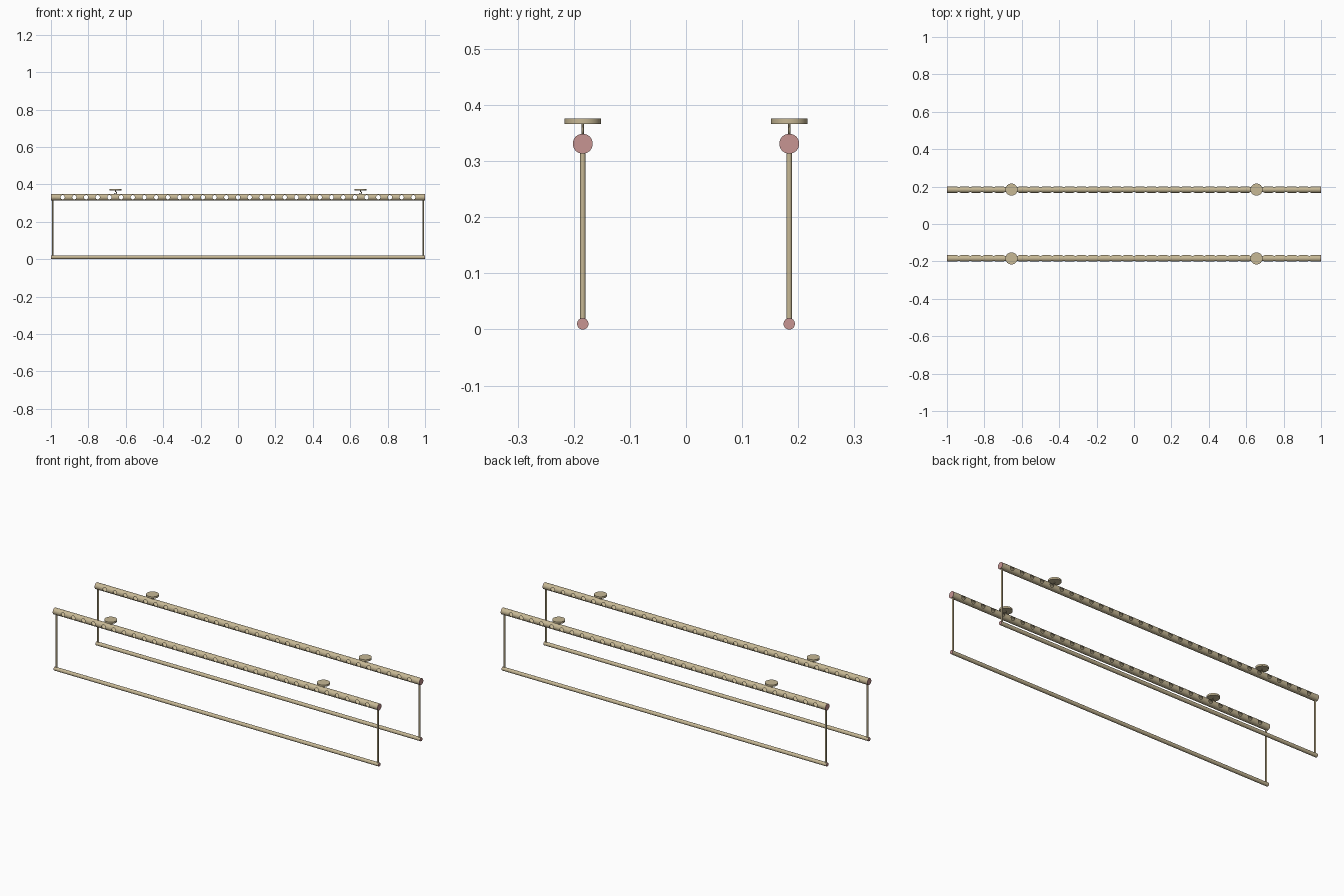
import bpy, bmesh, math
from mathutils import Matrix, Vector

if "Cube" in bpy.data.objects:
    bpy.data.objects.remove(bpy.data.objects["Cube"], do_unlink=True)


def material(name, color):
    m = bpy.data.materials.new(name)
    m.use_nodes = True
    m.diffuse_color = color
    m.node_tree.nodes["Principled BSDF"].inputs["Base Color"].default_value = color
    return m


TAN = material("tan metal", (0.57, 0.48, 0.30, 1))
PINK = material("pink end cap", (0.57, 0.30, 0.29, 1))

RAIL_R, BAR_R, POST_R = 0.0178, 0.0102, 0.0048
RAIL_Z, RAIL_Y, PLATE_X = 0.331, 0.184, 0.655
CAP = 0.002


def make_object(name, bm, mat):
    bmesh.ops.recalc_face_normals(bm, faces=bm.faces)
    mesh = bpy.data.meshes.new(name)
    bm.to_mesh(mesh)
    bm.free()
    mesh.materials.append(mat)
    ob = bpy.data.objects.new(name, mesh)
    bpy.context.collection.objects.link(ob)
    return ob


def smooth(ob):
    bpy.ops.object.select_all(action='DESELECT')
    ob.select_set(True)
    bpy.context.view_layer.objects.active = ob
    bpy.ops.object.shade_smooth_by_angle(angle=math.radians(35))
    return ob


def add_rod(bm, start, end, radius, sides=32):
    a, b = Vector(start), Vector(end)
    turn = (b - a).to_track_quat('Z', 'Y').to_matrix().to_4x4()
    bmesh.ops.create_cone(bm, cap_ends=True, segments=sides, radius1=radius, radius2=radius,
                          depth=(b - a).length, matrix=Matrix.Translation((a + b) / 2) @ turn)


def rod(name, start, end, radius, mat=TAN, sides=32):
    bm = bmesh.new()
    add_rod(bm, start, end, radius, sides)
    return smooth(make_object(name, bm, mat))


def perforated_rail(name, y):
    # hollow tube: a closed wall section spun around the x axis
    bm = bmesh.new()
    half, inner = 1 - CAP, RAIL_R - 0.0025
    section = [(-half, RAIL_R), (half, RAIL_R), (half, inner), (-half, inner)]
    verts = [bm.verts.new((x, 0, r)) for x, r in section]
    edges = [bm.edges.new((verts[i], verts[(i + 1) % len(verts)])) for i in range(len(verts))]
    bmesh.ops.spin(bm, geom=verts + edges, cent=(0, 0, 0), axis=(1, 0, 0),
                   angle=math.tau, steps=32, use_merge=True)
    bmesh.ops.remove_doubles(bm, verts=bm.verts, dist=0.00001)
    tube = make_object(name, bm, TAN)
    tube.location = (0, y, RAIL_Z)

    # row of evenly spaced cross holes
    bm = bmesh.new()
    for i in range(-15, 16):
        x = i / 16
        add_rod(bm, (x, -0.05, 0), (x, 0.05, 0), 0.0115, 20)
    cutter = make_object("hole_cutter", bm, TAN)
    cutter.location = tube.location
    cutter.hide_render = True
    cut = tube.modifiers.new("holes", 'BOOLEAN')
    cut.operation, cut.solver, cut.object = 'DIFFERENCE', 'EXACT', cutter
    bpy.context.view_layer.objects.active = tube
    bpy.ops.object.modifier_apply(modifier=cut.name)
    bpy.data.objects.remove(cutter, do_unlink=True)
    smooth(tube)


def hook(name, x, y):
    # small wire hook hanging from the ceiling plate
    curve = bpy.data.curves.new(name, 'CURVE')
    curve.dimensions = '3D'
    curve.bevel_depth, curve.bevel_resolution = 0.0018, 2
    path = [(0, 0.367)]
    for k in range(10):
        a = math.radians(90 - 30 * k)
        path.append((0.006 * math.cos(a), 0.354 + 0.006 * math.sin(a)))
    spline = curve.splines.new('POLY')
    spline.points.add(len(path) - 1)
    for p, (px, pz) in zip(spline.points, path):
        p.co = (px, 0, pz, 1)
    curve.use_fill_caps = True
    curve.materials.append(TAN)
    ob = bpy.data.objects.new(name, curve)
    ob.location = (x, y, 0)
    bpy.context.collection.objects.link(ob)


for where, y in (("front", -RAIL_Y), ("back", RAIL_Y)):
    perforated_rail(where + "_perforated_rail", y)
    rod(where + "_lower_bar", (CAP - 1, y, BAR_R), (1 - CAP, y, BAR_R), BAR_R)
    for side, s in (("left", 1), ("right", -1)):
        tag = f"{where}_{side}_"
        # end caps and upright
        rod(tag + "rail_cap", (s * (1 - CAP), y, RAIL_Z), (s, y, RAIL_Z), RAIL_R, PINK)
        rod(tag + "bar_cap", (s * (1 - CAP), y, BAR_R), (s, y, BAR_R), BAR_R, PINK)
        rod(tag + "upright", (s * 0.99, y, BAR_R), (s * 0.99, y, RAIL_Z - 0.015), POST_R, TAN, 16)
        # ceiling plate with its hook and link down to the rail
        x = s * PLATE_X
        rod(tag + "ceiling_plate", (x, y, 0.366), (x, y, 0.376), 0.0325)
        hook(tag + "hook", x, y)
        rod(tag + "hook_link", (x, y, 0.347), (x, y, 0.350), 0.0018, TAN, 12)
